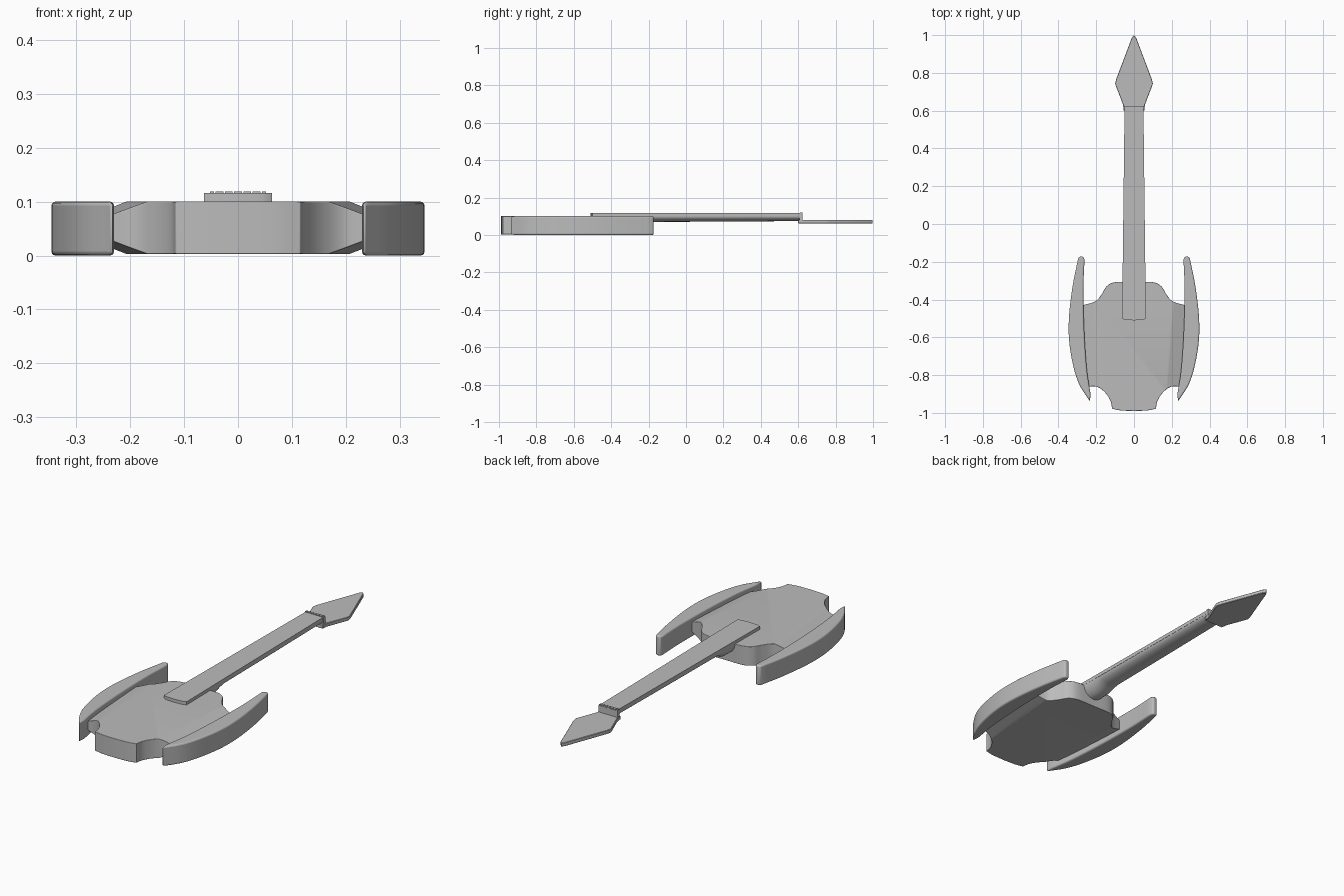
import bpy, bmesh, math
from mathutils import Vector

if "Cube" in bpy.data.objects:
    bpy.data.objects.remove(bpy.data.objects["Cube"])

grey = bpy.data.materials.new("plain grey")
grey.use_nodes = True
grey.diffuse_color = (0.5, 0.5, 0.5, 1)
grey.node_tree.nodes["Principled BSDF"].inputs["Base Color"].default_value = (0.5, 0.5, 0.5, 1)


def finish(name, bm, bevel=0, segments=3):
    """Turn a bmesh into a smooth-shaded object with optional rounded rims."""
    bmesh.ops.recalc_face_normals(bm, faces=bm.faces)
    mesh = bpy.data.meshes.new(name)
    bm.to_mesh(mesh)
    bm.free()
    mesh.materials.append(grey)
    obj = bpy.data.objects.new(name, mesh)
    bpy.context.collection.objects.link(obj)
    if bevel:
        mod = obj.modifiers.new("rounded rim", "BEVEL")
        mod.width, mod.segments = bevel, segments
        mod.limit_method, mod.angle_limit = "ANGLE", math.radians(50)
    bpy.ops.object.select_all(action="DESELECT")
    obj.select_set(True)
    bpy.context.view_layer.objects.active = obj
    bpy.ops.object.shade_smooth_by_angle(angle=math.radians(35))
    return obj


def curve(points, steps=5):
    """Catmull-Rom curve through an open chain of points."""
    p = [Vector(q) for q in points]
    p = [2 * p[0] - p[1]] + p + [2 * p[-1] - p[-2]]
    out = []
    for a, b, c, d in zip(p, p[1:], p[2:], p[3:]):
        for i in range(steps):
            t = i / steps
            out.append((2 * b + (c - a) * t + (2 * a - 5 * b + 4 * c - d) * t ** 2
                        + (3 * b - a - 3 * c + d) * t ** 3) / 2)
    return [tuple(v) for v in out + [p[-2]]]


def mirrored(half):
    """Close a right-hand half outline across x = 0."""
    return half + [(-x, y) for x, y in reversed(half) if x > 0.0001]


def prism(outline, z0, z1):
    bm = bmesh.new()
    low = [bm.verts.new((x, y, z0)) for x, y in outline]
    high = [bm.verts.new((x, y, z1)) for x, y in outline]
    bm.faces.new(low[::-1])
    bm.faces.new(high)
    n = len(low)
    for i in range(n):
        j = (i + 1) % n
        bm.faces.new((low[i], low[j], high[j], high[i]))
    return bm


# Body: scalloped slab whose flanks thin out towards the wings
shoulder = curve([(0, -.307), (.10, -.308), (.145, -.33), (.17, -.37), (.205, -.41), (.272, -.43)])
tail = curve([(.24, -.86), (.195, -.862), (.155, -.89), (.125, -.935), (.116, -.978)])
base = curve([(.116, -.978), (.07, -.987), (0, -.99)])[1:]
bm = prism(mirrored(shoulder + [(.272, -.57), (.258, -.74)] + tail + base), 0.003, 0.1)
crease = Vector((0.2, -0.5, 0))
lean = Vector((0.36, -0.03, 0)).normalized()
for side in (1, -1):
    flip = Vector((side, 1, 1))
    bmesh.ops.bisect_plane(bm, geom=bm.verts[:] + bm.edges[:] + bm.faces[:],
                           plane_co=crease * flip, plane_no=lean * flip)
for v in bm.verts:
    reach = (Vector((abs(v.co.x), v.co.y, 0)) - crease).dot(lean)
    if reach > 0:
        v.co.z += 0.38 * reach * (-1 if v.co.z > 0.05 else 1)
finish("body", bm, 0.01)

# Wings: curved blades on both sides
outer = curve([(.296, -.185), (.323, -.317), (.343, -.476), (.344, -.61),
               (.324, -.74), (.291, -.847), (.233, -.94)])
inner = curve([(.230, -.90), (.25, -.767), (.264, -.556), (.268, -.344), (.262, -.19)])
tip = [(.268, -.173), (.290, -.173)]
for name, s in (("left_wing", 1), ("right_wing", -1)):
    finish(name, prism([(s * x, y) for x, y in outer + inner + tip], 0, 0.1), 0.012)

# Fingerboard: tapered plank with a slightly bowed lower end
bow = curve([(.063, -.50), (.045, -.507), (0, -.51)], 3)
finish("fingerboard", prism(mirrored([(0, .612), (.05, .612)] + bow), 0.098, 0.116))

# Neck: half-round sections that deepen into a heel at the body
bm = bmesh.new()
rings = []
for y, half, depth in ((-.36, .06, .06), (-.25, .06, .058), (-.215, .059, .04), (-.18, .058, .03),
                       (.2, .054, .029), (.57, .05, .026), (.615, .05, .026)):
    rings.append([bm.verts.new((half * math.cos(a), y, 0.1 - depth * math.sin(a)))
                  for a in (math.pi * i / 16 for i in range(17))])
for r, s in zip(rings, rings[1:]):
    for i in range(17):
        j = (i + 1) % 17
        bm.faces.new((r[i], r[j], s[j], s[i]))
bm.faces.new(rings[0])
bm.faces.new(rings[-1])
finish("neck", bm)

# Headstock: thin spearhead
spear = [(0, 1), (.012, .985), (.095, .765), (.1, .742), (.095, .728), (.058, .632), (.054, .6), (0, .6)]
finish("headstock", prism(mirrored(spear), 0.062, 0.081), 0.002, 1)

# Nut: low bar with teeth between the string slots
finish("nut", prism([(-.053, .608), (.053, .608), (.053, .624), (-.053, .624)], 0.075, 0.114))
bm = bmesh.new()
for i in range(7):
    x, w = (i - 3) * 0.0172, (0.007 if i in (0, 6) else 0.0142)
    x -= math.copysign(0.0035, x) if i in (0, 6) else 0
    made = bmesh.ops.create_cube(bm, size=1)["verts"]
    bmesh.ops.scale(bm, vec=(w, 0.014, 0.007), verts=made)
    bmesh.ops.translate(bm, vec=(x, 0.616, 0.1155), verts=made)
finish("nut_teeth", bm)
